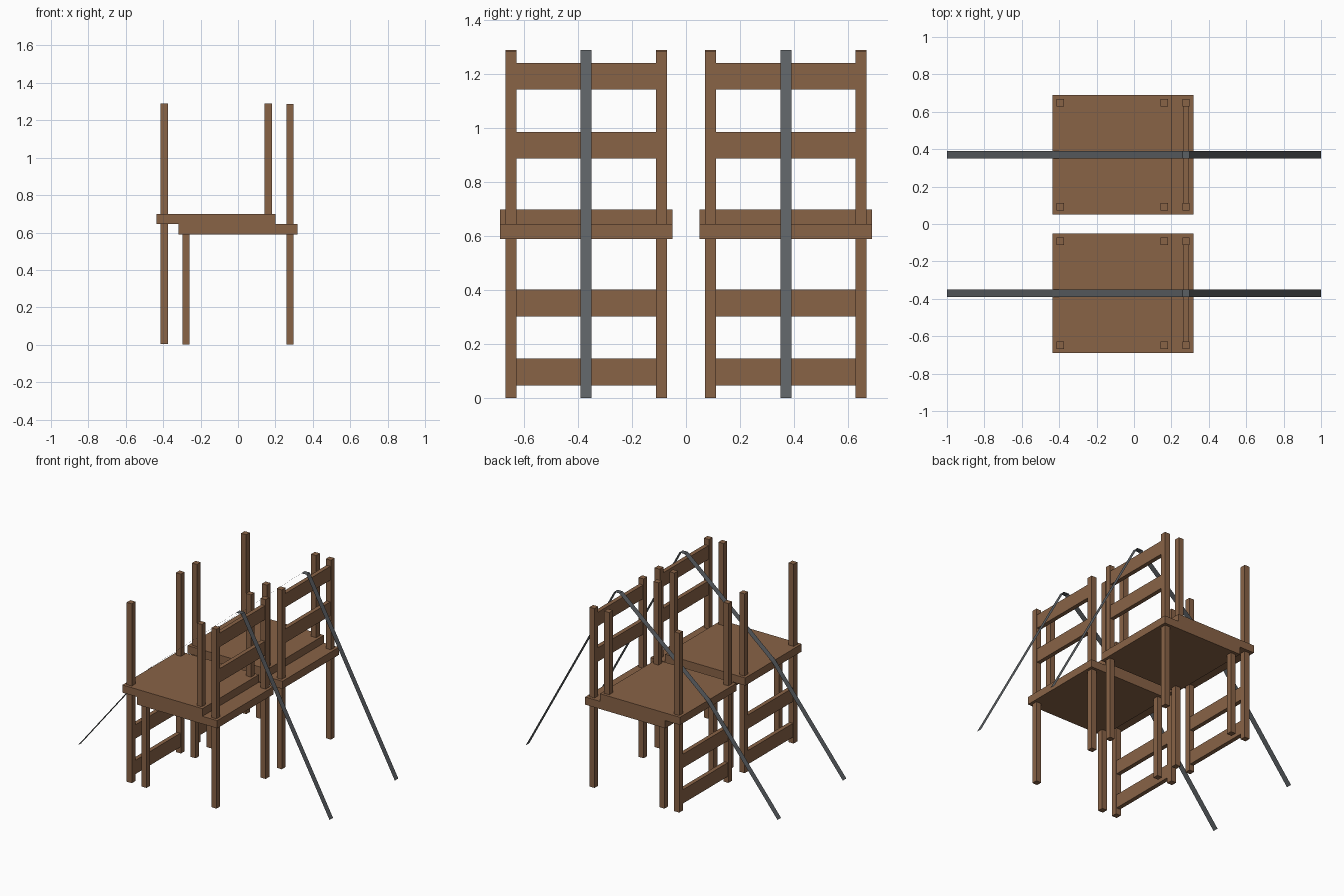
import bpy

if "Cube" in bpy.data.objects:
    bpy.data.objects.remove(bpy.data.objects["Cube"])

def material(name, rgb):
    m = bpy.data.materials.new(name)
    m.diffuse_color = (*rgb, 1)
    m.use_nodes = True
    m.node_tree.nodes["Principled BSDF"].inputs["Base Color"].default_value = m.diffuse_color
    return m

WOOD = material("wood", (0.25, 0.125, 0.062))
STRAP = material("strap_grey", (0.105, 0.115, 0.125))

MID = 0.645      # height where the two stacked seats touch
TOP = 2 * MID    # full height of a chair
SHIFT = -0.117   # sideways offset of the upturned chair


def mesh_object(name, verts, faces, mat):
    me = bpy.data.meshes.new(name)
    me.from_pydata(verts, [], faces)
    me.materials.append(mat)
    ob = bpy.data.objects.new(name, me)
    bpy.context.collection.objects.link(ob)
    return ob


def box(name, x, y, z, mat=WOOD):
    verts = [(a, b, c) for a in sorted(x) for b in sorted(y) for c in sorted(z)]
    faces = [(0, 1, 3, 2), (4, 6, 7, 5), (0, 4, 5, 1),
             (2, 3, 7, 6), (0, 2, 6, 4), (1, 5, 7, 3)]
    return mesh_object(name, verts, faces, mat)


def chair(prefix, cy, flipped):
    # An upturned chair is the upright one turned half a turn about the y axis
    def part(name, x, y, z):
        if flipped:
            x = [SHIFT - v for v in x]
            z = [TOP - v for v in z]
        box(f"{prefix}_{name}", x, [cy + v for v in y], z)

    part("seat", (-0.318, 0.318), (-0.32, 0.32), (0.59, MID))
    for side, s in (("a", -1), ("b", 1)):
        y = (s * 0.258, s * 0.299)
        part(f"front_leg_{side}", (-0.298, -0.258), y, (0, 0.59))
        part(f"back_leg_{side}", (0.258, 0.298), y, (0, 0.59))
        part(f"back_post_{side}", (0.258, 0.298), y, (MID, 1.287))
    # back slats between the posts
    for i, z in enumerate(((0.888, 0.987), (1.143, 1.242))):
        part(f"back_slat_{i + 1}", (0.263, 0.293), (-0.258, 0.258), z)


def strap(name, cy):
    # thin ribbon from the ground, over the seat edge and the chair back
    path = [(-1, 0), (-0.436, 0.702), (0.258, 1.29), (0.298, 1.29), (1, 0)]
    verts = [(x, cy + w, z) for x, z in path for w in (-0.02, 0.02)]
    faces = [(2 * i, 2 * i + 2, 2 * i + 3, 2 * i + 1) for i in range(len(path) - 1)]
    mesh_object(name, verts, faces, STRAP)


for label, cy in (("front", -0.37), ("rear", 0.37)):
    chair(f"{label}_upright_chair", cy, False)
    chair(f"{label}_upturned_chair", cy, True)
    strap(f"{label}_strap", cy)
